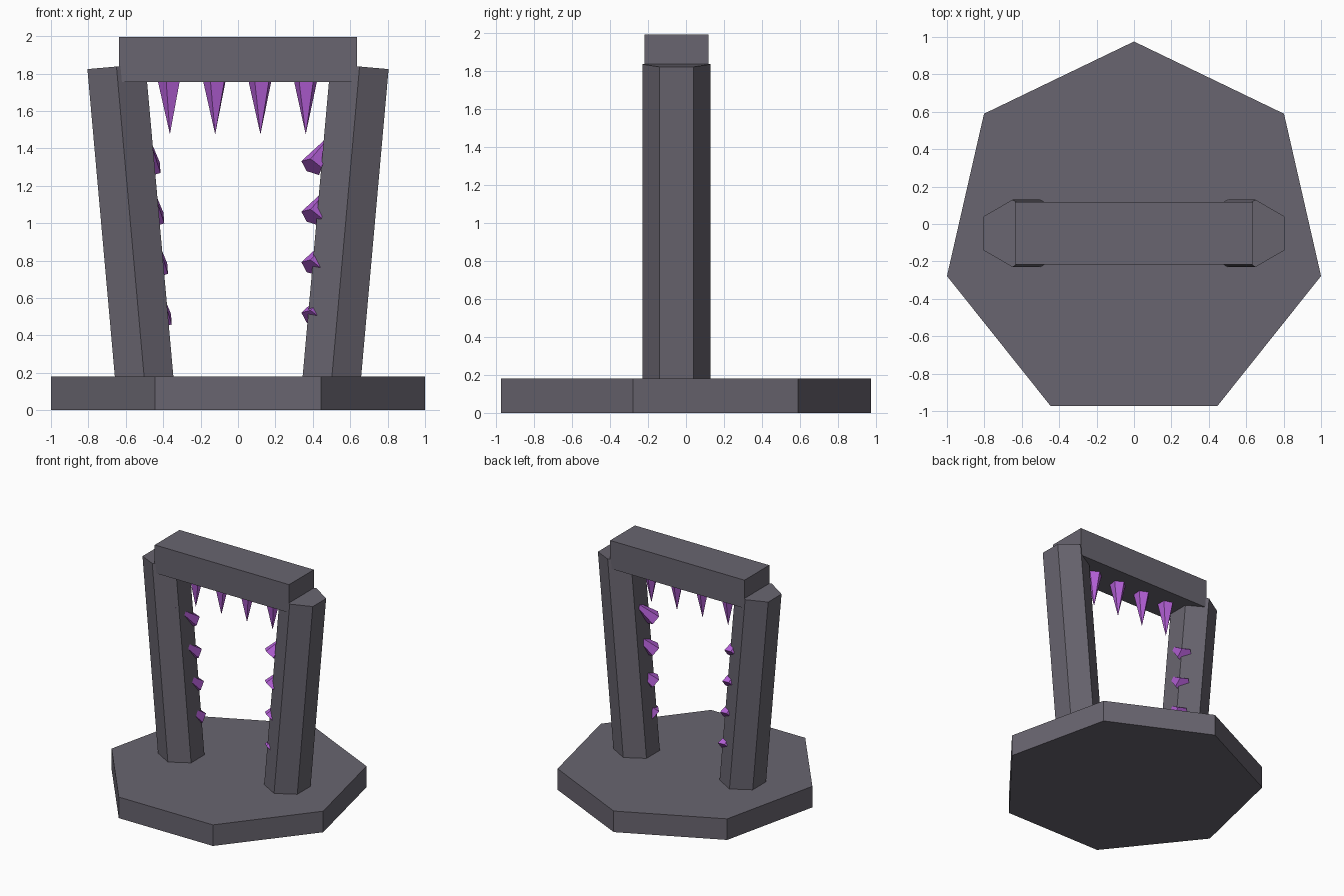
import bpy
from math import radians, sin, cos, pi
from mathutils import Vector, Matrix

cube = bpy.data.objects.get("Cube")
if cube:
    bpy.data.objects.remove(cube, do_unlink=True)

MID_Y = -0.05
BASE_TOP = 0.18


def make_material(name, color):
    mat = bpy.data.materials.new(name)
    mat.use_nodes = True
    rgba = (*color, 1.0)
    mat.diffuse_color = rgba
    mat.node_tree.nodes["Principled BSDF"].inputs["Base Color"].default_value = rgba
    return mat


stone = make_material("grey stone", (0.14, 0.13, 0.16))
crystal = make_material("purple crystal", (0.47, 0.12, 0.70))


def prism(name, sides, r1, r2, start, end, mat, turn=0.0):
    """Flat-sided column or cone running from start to end."""
    start, end = Vector(start), Vector(end)
    axis = end - start
    bpy.ops.mesh.primitive_cone_add(vertices=sides, radius1=r1, radius2=r2, depth=axis.length)
    obj = bpy.context.object
    obj.name = name
    spin = Matrix.Rotation(turn, 4, "Z")
    tilt = Vector((0, 0, 1)).rotation_difference(axis).to_matrix().to_4x4()
    if axis.z < 0 and abs(axis.x) + abs(axis.y) < 1e-6:
        tilt = Matrix.Rotation(pi, 4, "X")
    obj.matrix_world = Matrix.Translation((start + end) / 2) @ tilt @ spin
    obj.data.materials.append(mat)
    return obj


# Seven-sided base slab, one corner to the back
prism("base", 7, 1.0257, 1.0257, (0, MID_Y, 0), (0, MID_Y, BASE_TOP), stone)

# Hexagonal pillars leaning outward
lean = radians(5.1)
for side, label in ((-1, "right"), (1, "left")):
    foot = Vector((side * 0.502, MID_Y, BASE_TOP))
    along = Vector((side * sin(lean), 0, cos(lean)))
    prism(label + "_pillar", 6, 0.18, 0.18, foot - along * 0.1, foot + along * 1.664, stone)

# Lintel across the pillars
bpy.ops.mesh.primitive_cube_add(size=1, location=(0, MID_Y, 1.875))
lintel = bpy.context.object
lintel.name = "lintel"
lintel.scale = (1.27, 0.335, 0.24)
lintel.data.materials.append(stone)

# Crystal spikes hanging from the lintel
for i in range(4):
    x = -0.364 + i * 0.242
    prism("hanging_spike", 5, 0.066, 0, (x, MID_Y, 1.765), (x, MID_Y, 1.475),
          crystal, radians(90 + 5 * i))


def wall_spike(name, centre, direction):
    half = Vector(direction).normalized() * 0.14
    centre = Vector(centre)
    prism(name, 5, 0.064, 0, centre - half, centre + half, crystal, radians(20))


# Crystals half buried in the inner faces of the pillars
for i in range(4):
    z = 1.40 - i * 0.27
    wall_spike("left_crystal", (0.458, MID_Y, z), (0.45, 0.55, 0.70))
    wall_spike("right_crystal", (-0.475 + i * 0.02, MID_Y, z - 0.015), (-0.05, -0.75, 0.65))
